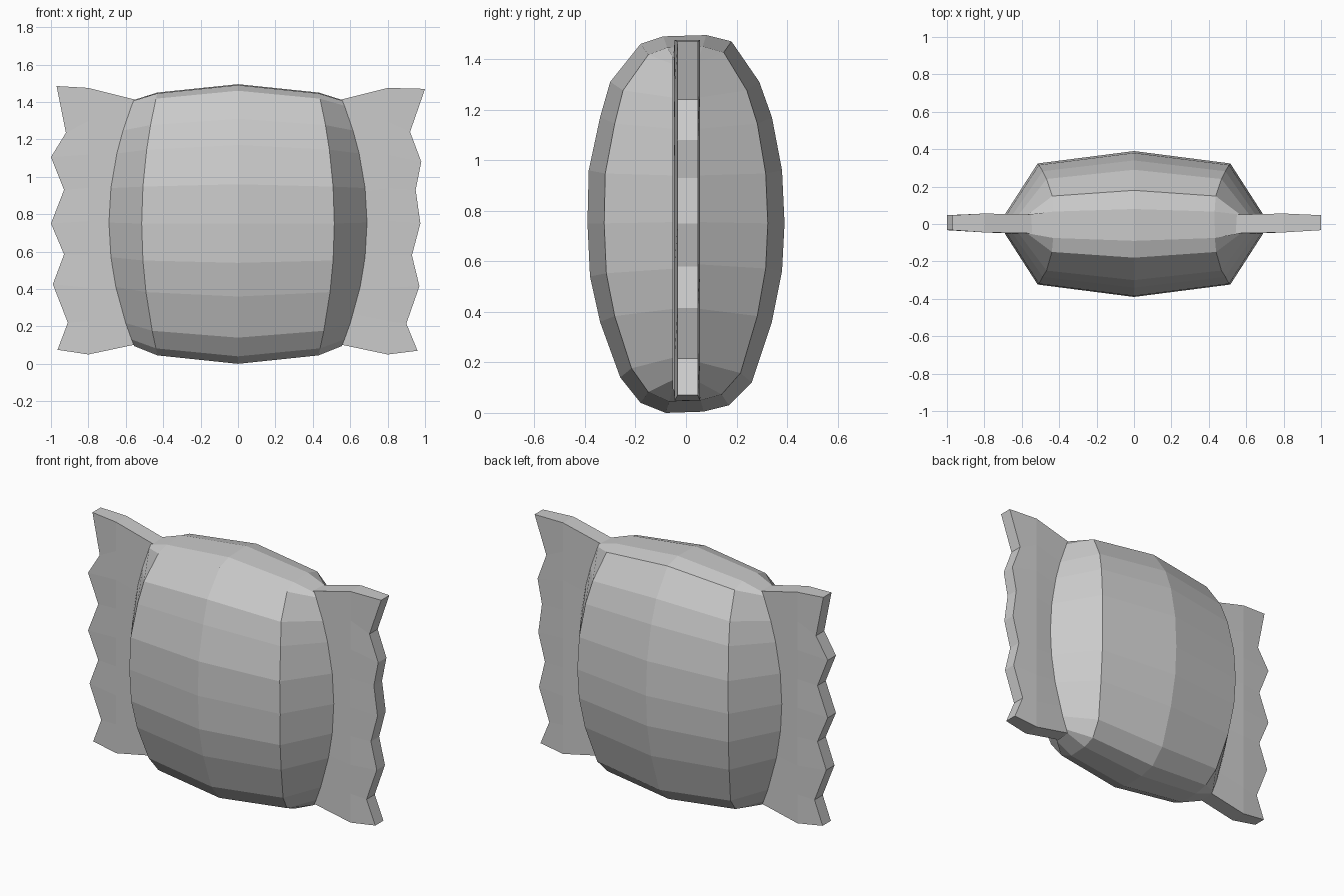
import bpy, bmesh
from math import copysign

if "Cube" in bpy.data.objects:
    bpy.data.objects.remove(bpy.data.objects["Cube"])

MID = 0.75

def make_object(name, bm):
    bmesh.ops.recalc_face_normals(bm, faces=bm.faces[:])
    mesh = bpy.data.meshes.new(name)
    bm.to_mesh(mesh)
    bm.free()
    obj = bpy.data.objects.new(name, mesh)
    bpy.context.collection.objects.link(obj)
    return obj

def loft(bm, rings):
    """Skin a list of closed rings with quads; return the vertex rings."""
    vr = [[bm.verts.new(p) for p in ring] for ring in rings]
    n = len(vr[0])
    for a, b in zip(vr, vr[1:]):
        for i in range(n):
            j = (i + 1) % n
            bm.faces.new((a[i], a[j], b[j], b[i]))
    return vr

# Puffed body: cross-section (y, z) at the middle, lofted towards both seams
back = [(0.07, 0.005), (0.17, 0.03), (0.26, 0.12), (0.34, 0.36), (0.38, 0.56),
        (0.39, 0.75), (0.38, 0.96), (0.34, 1.17), (0.29, 1.31), (0.18, 1.47),
        (0.08, 1.495)]
front = [(-0.09, 1.49), (-0.18, 1.46), (-0.30, 1.31), (-0.34, 1.17),
         (-0.385, 0.96), (-0.39, 0.75), (-0.38, 0.54), (-0.34, 0.36),
         (-0.26, 0.14), (-0.18, 0.04), (-0.08, 0.0)]
profile = back + front

def bulge(z):
    return 1 - ((z - MID) / 0.75) ** 2

def shoulder(side):
    return [(side * (0.43 + 0.085 * bulge(z)), y * 0.83, MID + (z - MID) * 0.94)
            for y, z in profile]

def seam(side):
    return [(side * (0.555 + 0.135 * bulge(z)), copysign(min(abs(y), 0.052), y),
             MID + 0.005 + (z - MID) * 0.88) for y, z in profile]

bm = bmesh.new()
loft(bm, [seam(-1), shoulder(-1), [(0, y, z) for y, z in profile],
          shoulder(1), seam(1)])
make_object("wrapper_body", bm)

# Flat crimped end flaps with a zigzag outer edge (x, z from bottom to top)
left_edge = [(0.965, 0.075), (0.91, 0.22), (0.99, 0.425), (0.93, 0.585), (1.0, 0.75),
             (0.93, 0.93), (1.0, 1.105), (0.92, 1.235), (0.97, 1.485)]
right_edge = [(0.96, 0.07), (0.90, 0.215), (0.97, 0.415), (0.93, 0.58), (0.975, 0.75),
              (0.95, 0.93), (0.98, 1.08), (0.92, 1.24), (1.0, 1.47)]

def flap(name, side, edge):
    n = len(edge)
    inner, middle = [], []
    for i in range(n):
        t = i / (n - 1)
        inner.append((0.54 + 0.135 * (1 - (2 * t - 1) ** 2), 0.105 + 1.305 * t))
        middle.append((0.80, 0.05 + 1.425 * t))
    columns = [(inner, -0.05, 0.05), (middle, -0.045, 0.056), (edge, -0.033, 0.047)]
    rings = []
    for pts, y0, y1 in columns:
        rings.append([(side * x, y0, z) for x, z in pts] +
                     [(side * x, y1, z) for x, z in reversed(pts)])
    bm = bmesh.new()
    vr = loft(bm, rings)
    for ring in (vr[0], vr[-1]):
        for i in range(n - 1):
            bm.faces.new((ring[i], ring[i + 1], ring[2 * n - 2 - i], ring[2 * n - 1 - i]))
    make_object(name, bm)

flap("left_flap", -1, left_edge)
flap("right_flap", 1, right_edge)
